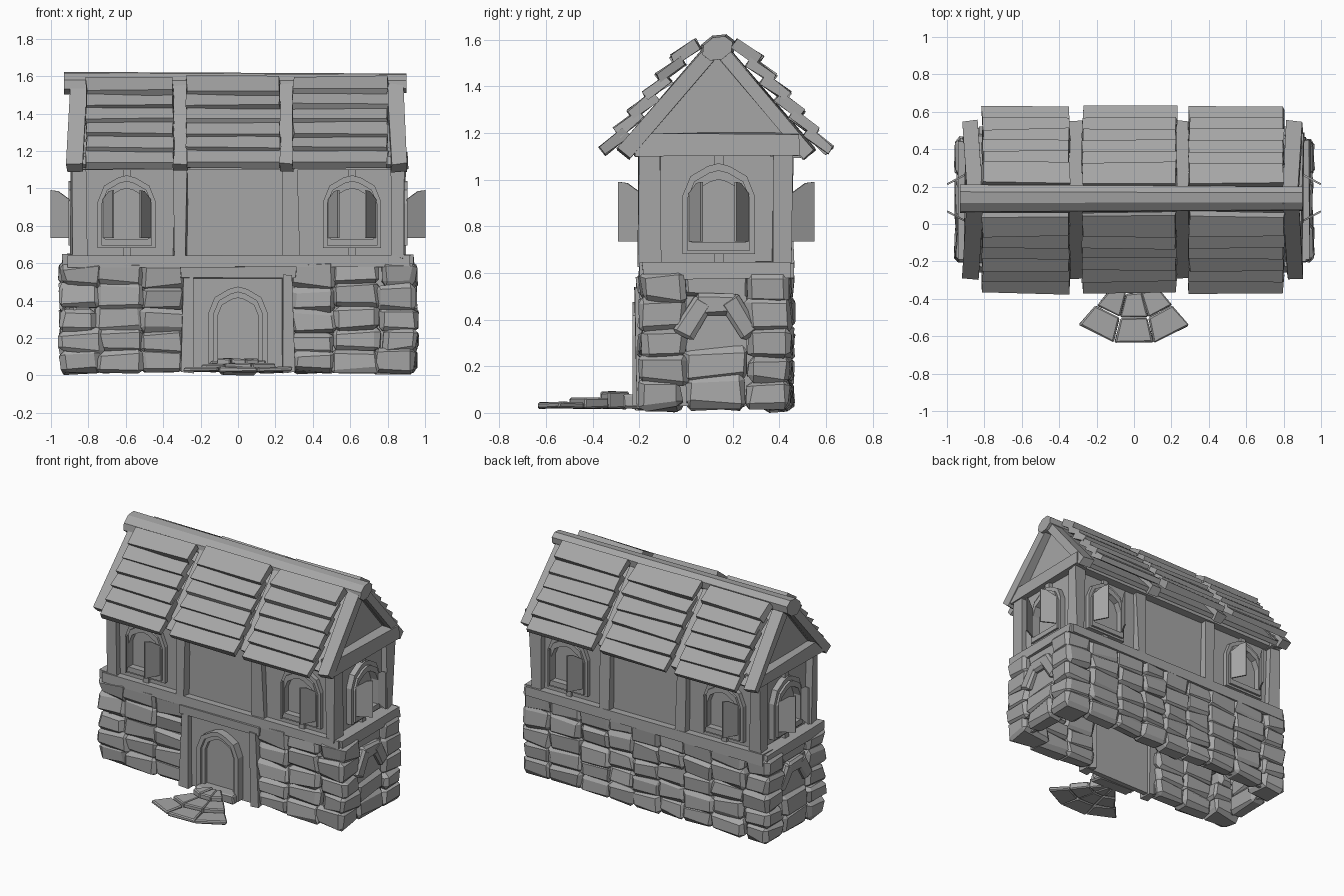
import bpy, bmesh, random
from math import radians, sin, cos, pi
from mathutils import Matrix, Vector

random.seed(4)
if "Cube" in bpy.data.objects:
    bpy.data.objects.remove(bpy.data.objects["Cube"])

GREY = (0.38, 0.38, 0.38, 1)
grey = bpy.data.materials.new("stone_grey")
grey.use_nodes = True
grey.diffuse_color = GREY
grey.node_tree.nodes["Principled BSDF"].inputs["Base Color"].default_value = GREY

MID = 0.13          # depth of the house centre line
I = Matrix.Identity(4)


def finish(name, bm, m=I):
    bmesh.ops.recalc_face_normals(bm, faces=bm.faces)
    me = bpy.data.meshes.new(name)
    bm.to_mesh(me)
    bm.free()
    me.transform(m)
    me.materials.append(grey)
    ob = bpy.data.objects.new(name, me)
    bpy.context.collection.objects.link(ob)


def wall(angle, dist):
    """Local x runs along the wall, -y points outwards, z is up."""
    return (Matrix.Translation((0, MID, 0)) @ Matrix.Rotation(radians(angle), 4, 'Z')
            @ Matrix.Translation((0, -dist, 0)))


def block(name, x, y, z, m=I, jitter=0.0, bevel=0.0):
    """Box from three ranges, roughened and chamfered on request."""
    bm = bmesh.new()
    bmesh.ops.create_cube(bm, size=1)
    for v in bm.verts:
        v.co = [r[0] if c < 0 else r[1] for r, c in zip((x, y, z), v.co)]
        v.co += Vector([random.uniform(-jitter, jitter) for _ in range(3)])
    if bevel:
        bmesh.ops.bevel(bm, geom=bm.edges[:], offset=bevel, segments=1, affect='EDGES')
        for v in bm.verts:
            v.co += Vector([random.uniform(-jitter, jitter) / 2 for _ in range(3)])
    finish(name, bm, m)


def stone(x, y, z, m=I):
    """Rough stone, slightly overlapping its neighbours."""
    grow = 0.008
    x, z = ((r[0] - grow, r[1] + grow) for r in (x, z))
    block("wall_stone", x, y, (max(z[0], 0.015), z[1]), m, 0.014, 0.024)


def prism(name, outline, y0, y1, m=I):
    """Extrude an x-z outline from y0 to y1."""
    bm = bmesh.new()
    face = bm.faces.new([bm.verts.new((x, y0, z)) for x, z in outline])
    new = bmesh.ops.extrude_face_region(bm, geom=[face])["geom"]
    for v in new:
        if isinstance(v, bmesh.types.BMVert):
            v.co.y = y1
    finish(name, bm, m)


def arch(w, z0, z1):
    """Open pointed arch, from left foot to right foot."""
    half = [(w, z0), (w, z1 - 0.9 * w), (0.78 * w, z1 - 0.36 * w), (0.3 * w, z1 - 0.08 * w)]
    return [(-x, z) for x, z in half] + [(0, z1)] + half[::-1]


def arch_frame(name, outer, inner, front, back, m, closed=True):
    """Ring between two arches, standing out from the wall."""
    bm = bmesh.new()
    loops = [[bm.verts.new((x, y, z)) for x, z in pts]
             for pts, y in ((outer, back), (outer, front), (inner, front), (inner, back))]
    n = len(outer)
    for a, b in zip(loops, loops[1:] + loops[:1]):
        for i in range(n if closed else n - 1):
            j = (i + 1) % n
            bm.faces.new((a[i], a[j], b[j], b[i]))
    finish(name, bm, m)


# Hollow shell: backing behind the stones, plaster above, timber band
for angle, dist, half in ((0, 0.32, 0.9), (180, 0.32, 0.9), (90, 0.93, 0.3), (-90, 0.93, 0.3)):
    m = wall(angle, dist)
    if angle:
        block("stone_backing", (-half, half), (0.05, 0.07), (0.03, 0.6), m)
    block("plaster_panel", (0.05 - half, half - 0.05), (0.04, 0.08), (0.6, 1.16),
          wall(angle, dist - (dist > 0.5) * 0.04))
    block("floor_beam", (-half - 0.015, half + 0.015), (-0.01, 0.1), (0.575, 0.645), m, 0.006)
for s in (-1, 1):
    block("stone_backing", sorted((s * 0.28, s * 0.9)), (0.05, 0.07), (0.03, 0.6), wall(0, 0.32))

# Stone courses: corner stones, then the runs between them
ROWS = [0.01, 0.13, 0.24, 0.36, 0.48, 0.595]
for r, (z0, z1) in enumerate(zip(ROWS, ROWS[1:])):
    for sx in (-1, 1):
        for sy in (-1, 1):
            reach = random.uniform(0.72, 0.78)
            inner = random.uniform(0.12, 0.15)
            stone(sorted((sx * reach, sx * 0.945)),
                  sorted((MID + sy * inner, MID + sy * 0.325)), (z0, z1))
    for side, m in ((0, wall(0, 0.325)), (1, wall(180, 0.325))):
        seams = [-0.75, -0.51, -0.29, -0.1, 0.1, 0.29, 0.51, 0.75]
        for c, (a, b) in enumerate(zip(seams, seams[1:])):
            if side or c not in (2, 3, 4):
                lift = 0.012 * (-1) ** c if 0 < r else 0
                stone((a, b), (0, 0.12), (z0 + lift, z1 + lift * (r < 4)), m)

# Blind stone arch on both gable walls
for angle in (90, -90):
    m = wall(angle, 0.945)
    for z0, z1 in ((0.01, 0.15), (0.15, 0.27)):
        stone((-0.12, 0.12), (0, 0.12), (z0, z1), m)
    stone((-0.14, 0.14), (0.02, 0.12), (0.5, 0.6), m)
    block("niche_panel", (-0.13, 0.13), (0.025, 0.1), (0.25, 0.5), m)
    for a in (-58, 0, 58):
        turn = m @ Matrix.Translation((0, 0, 0.345)) @ Matrix.Rotation(radians(a), 4, 'Y')
        block("arch_stone", (-0.09, 0.09), (-0.01, 0.12), (0.075, 0.165), turn, 0.008, 0.015)

# Posts and eaves of the upper storey
for angle in (0, 180):
    for x in (-0.31, 0.28):
        block("wall_post", (x - 0.04, x + 0.04), (0, 0.1), (0.63, 1.13), wall(angle, 0.325), 0.012)
    block("eaves_beam", (-0.88, 0.88), (0, 0.1), (1.1, 1.16), wall(angle, 0.335), 0.004)
for sx in (-1, 1):
    for sy in (-1, 1):
        block("corner_post", sorted((sx * 0.81, sx * 0.89)),
              sorted((MID + sy * 0.245, MID + sy * 0.325)), (0.63, 1.13), I, 0.012)

# Arched windows with shutters left ajar
SPOTS = [(0, 0.27, -0.595), (0, 0.27, 0.61), (180, 0.27, -0.61), (180, 0.27, 0.595),
         (90, 0.85, 0.01), (-90, 0.85, -0.01)]
for angle, dist, x in SPOTS:
    m = wall(angle, dist) @ Matrix.Translation((x, 0, 0))
    arch_frame("window_outer_frame", arch(0.155, 0.68, 1.07), arch(0.13, 0.7, 1.035), -0.04, 0.02, m)
    arch_frame("window_inner_frame", arch(0.135, 0.695, 1.04), arch(0.115, 0.73, 1.0), -0.055, 0.02, m)
    for z in ((0.64, 0.69), (1.06, 1.11)):
        block("window_key", (-0.02, 0.02), (-0.03, 0.02), z, m)
    for s in (-1, 1):
        hinge = (m @ Matrix.Translation((s * 0.125, -0.05, 0))
                 @ Matrix.Rotation(radians(-90 - s * 28), 4, 'Z'))
        prism("shutter", [(0, 0.735), (0.112, 0.735), (0.112, 0.99), (0.07, 0.985), (0, 0.94)],
              -0.005, 0.005, hinge)

# Doorway: flat infill, posts, lintel, stepped arch and door leaf
m = wall(0, 0.3)
block("door_infill", (-0.3, 0.3), (-0.005, 0.03), (0.02, 0.58), m)
for s in (-1, 1):
    block("door_post", sorted((s * 0.23, s * 0.3)), (-0.045, 0.05), (0.02, 0.53), m, 0.012)
block("door_lintel", (-0.31, 0.31), (-0.045, 0.05), (0.515, 0.58), m, 0.008)
arch_frame("door_outer_frame", arch(0.16, 0.03, 0.475), arch(0.13, 0.03, 0.445), -0.06, 0.02, m, False)
arch_frame("door_inner_frame", arch(0.135, 0.03, 0.45), arch(0.11, 0.03, 0.415), -0.04, 0.02, m, False)
prism("door_leaf", arch(0.12, 0.03, 0.43), -0.015, 0.02, m)

# Fan of stepping stones
for r0, r1, top in ((0.06, 0.175, 0.09), (0.18, 0.31, 0.065), (0.315, 0.45, 0.045)):
    for k in (-1, 0, 1):
        bm = bmesh.new()
        bmesh.ops.create_cube(bm, size=1)
        for v in bm.verts:
            r = r1 if v.co.y < 0 else r0
            a = radians(k * 26.5 + v.co.x * 26)
            v.co = (r * sin(a) * 1.03, -0.195 - r * cos(a), 0.02 if v.co.z < 0 else top)
            v.co += Vector([random.uniform(-0.005, 0.005) for _ in range(3)])
        bmesh.ops.bevel(bm, geom=bm.edges[:], offset=0.007, segments=1, affect='EDGES')
        finish("step_stone", bm)
block("door_step", (-0.15, 0.15), (-0.27, -0.17), (0.02, 0.08), I, 0.006, 0.01)

# Gable walls and tie beams
for angle in (90, -90):
    prism("gable_wall", [(-0.39, 1.13), (0.39, 1.13), (0, 1.58)], 0, 0.03, wall(angle, 0.83))
    block("tie_beam", (-0.355, 0.355), (0, 0.1), (1.105, 1.195), wall(angle, 0.9), 0.012)

# Roof slopes: deck, rafters splayed at the ends, and six courses of planks
for angle in (0, 180):
    flip = 1 if angle == 0 else -1
    m = wall(angle, 0) @ Matrix.Translation((0, 0, 1.59)) @ Matrix.Rotation(radians(49.5), 4, 'X')
    block("roof_deck", (-0.85, 0.85), (-0.6, 0), (-0.04, -0.01), m)
    for x, lean, half in ((-0.85, -2, 0.042), (-0.31, 0, 0.036), (0.26, 0, 0.036), (0.838, 2, 0.042)):
        place = m @ Matrix.Translation((x * flip, 0, 0)) @ Matrix.Rotation(radians(lean * flip), 4, 'Z')
        block("rafter", (-half, half), (-0.625, 0), (-0.04, 0.022), place, 0.007)
    for a, b in ((-0.81, -0.345), (-0.275, 0.225), (0.295, 0.8)):
        a, b = sorted((a * flip, b * flip))
        for row in range(6):
            tip = Matrix.Translation((0, -0.18 - 0.06 * row, 1.5 - 0.077 * row))
            place = wall(angle, 0) @ tip @ Matrix.Rotation(radians(34 + row), 4, 'X')
            block("roof_plank", (a, b), (0, 0.13), (-0.01, 0.033), place, 0.007)

# Eight-sided ridge log
bm = bmesh.new()
bmesh.ops.create_cone(bm, cap_ends=True, segments=8, radius1=0.082, radius2=0.07, depth=1.83)
for v in bm.verts:
    v.co.x *= 0.72
finish("ridge_beam", bm, Matrix.Translation((-0.015, MID + 0.005, 1.562))
       @ Matrix.Rotation(pi / 2, 4, 'Y') @ Matrix.Rotation(pi / 8, 4, 'Z'))
